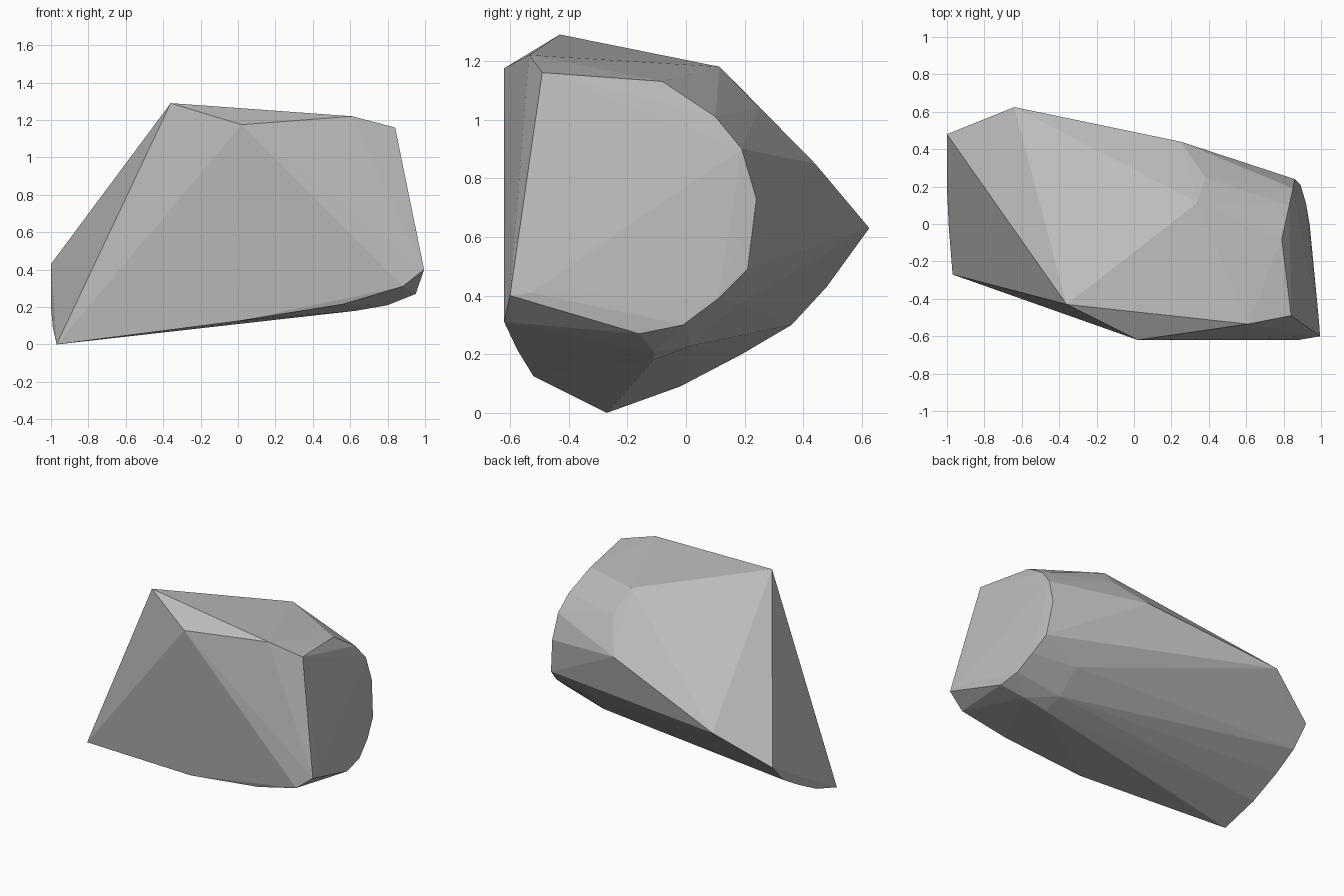
import bpy, bmesh

# Corner rings of a chiselled boulder
left_end = [(-0.97, -0.27, 0.0), (-0.99, -0.02, 0.09), (-1.0, 0.19, 0.2),
            (-1.0, 0.36, 0.3), (-1.0, 0.48, 0.43), (-0.64, 0.625, 0.63)]
ridge = [(-0.36, -0.43, 1.29), (0.02, -0.62, 1.175), (0.61, -0.535, 1.22),
         (0.34, 0.115, 1.18), (0.38, 0.25, 1.04), (0.25, 0.44, 0.85)]
right_end = [(0.84, -0.49, 1.16), (0.79, -0.08, 1.13), (0.83, 0.10, 1.01),
             (0.85, 0.19, 0.90), (0.86, 0.24, 0.73), (0.89, 0.21, 0.49),
             (0.92, 0.11, 0.39), (0.94, -0.01, 0.30), (0.95, -0.16, 0.27),
             (0.99, -0.53, 0.41), (0.995, -0.60, 0.40)]
underside = [(0.0, -0.52, 0.125), (0.56, -0.575, 0.215), (0.88, -0.62, 0.31),
             (0.80, -0.11, 0.21), (0.63, -0.11, 0.18), (0.62, 0.02, 0.23),
             (0.62, 0.18, 0.37)]

# Wrap the corners in one faceted shell
bm = bmesh.new()
for co in left_end + ridge + right_end + underside:
    bm.verts.new(co)
hull = bmesh.ops.convex_hull(bm, input=bm.verts[:])
loose = [v for v in bm.verts if not v.link_faces]
bmesh.ops.delete(bm, geom=loose, context='VERTS')
bmesh.ops.recalc_face_normals(bm, faces=bm.faces[:])
for f in bm.faces:
    f.smooth = False

mesh = bpy.data.meshes.new("boulder")
bm.to_mesh(mesh)
bm.free()
boulder = bpy.data.objects.new("boulder", mesh)
bpy.context.collection.objects.link(boulder)

# Stone colour
stone = bpy.data.materials.new("grey stone")
stone.diffuse_color = (0.5, 0.5, 0.5, 1.0)
mesh.materials.append(stone)
